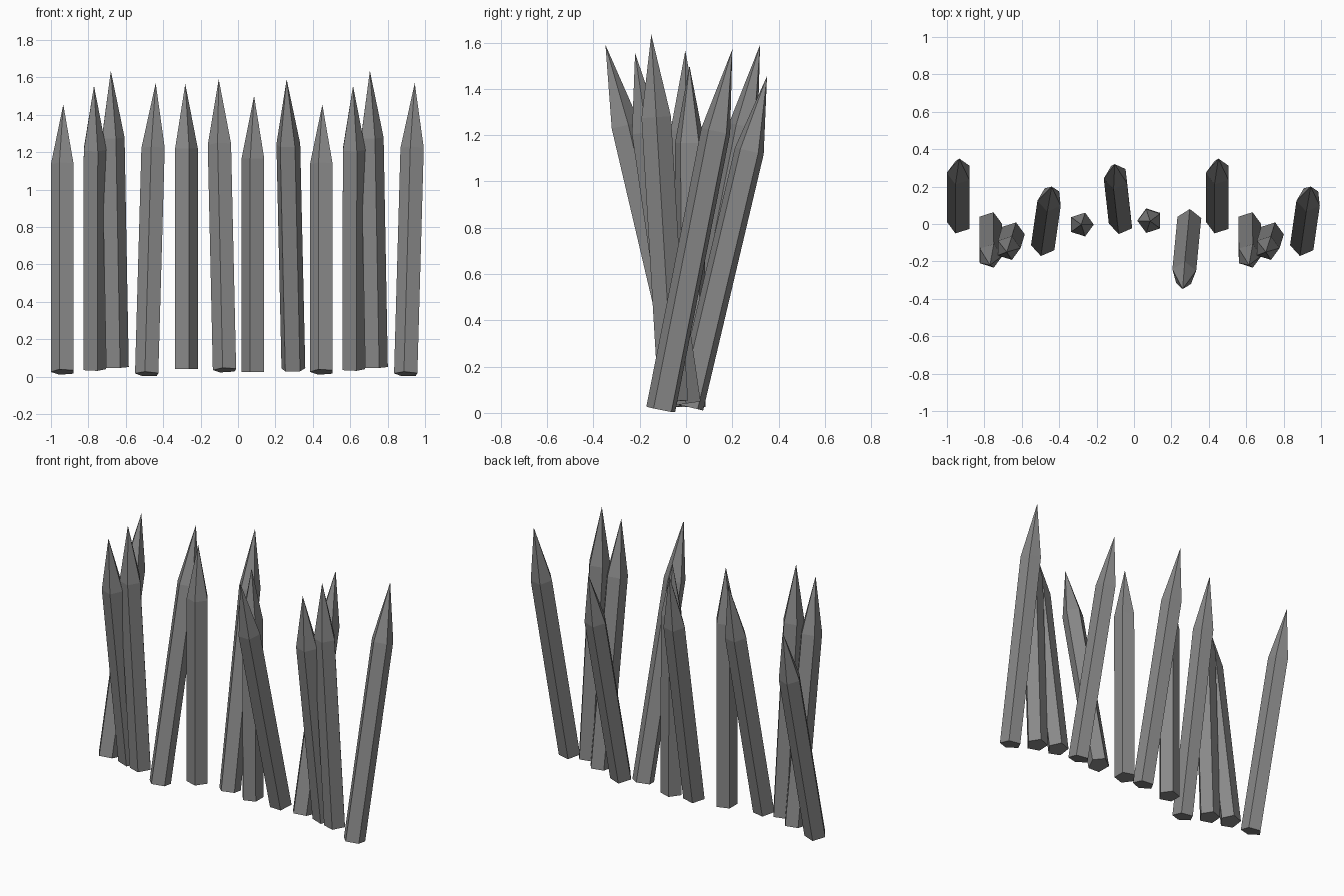
import bpy
import bmesh
from math import cos, sin, radians
from mathutils import Vector

cube = bpy.data.objects.get("Cube")
if cube:
    bpy.data.objects.remove(cube, do_unlink=True)

SIDES = 5
RADIUS = 0.067
SHOULDER = 0.774   # share of the length where the point starts

# One weathered grey for all stakes
grey = bpy.data.materials.new("weathered_grey")
grey.use_nodes = True
colour = (0.25, 0.25, 0.25, 1)
grey.diffuse_color = colour
grey.node_tree.nodes["Principled BSDF"].inputs["Base Color"].default_value = colour


def stake(name, base, tip, turn, shift=0):
    """Five-sided pole from base to tip, sharpened at the top."""
    offset = Vector((shift, 0, 0))
    base, tip = Vector(base) + offset, Vector(tip) + offset
    axis = tip - base
    tilt = Vector((0, 0, 1)).rotation_difference(axis)
    bm = bmesh.new()

    def ring(centre):
        angles = [radians(turn + 360 * i / SIDES) for i in range(SIDES)]
        return [bm.verts.new(centre + tilt @ Vector((RADIUS * cos(a), RADIUS * sin(a), 0)))
                for a in angles]

    bottom, top = ring(base), ring(base + axis * SHOULDER)
    point = bm.verts.new(tip)
    bm.faces.new(bottom[::-1])
    for i in range(SIDES):
        j = (i + 1) % SIDES
        bm.faces.new((bottom[i], bottom[j], top[j], top[i]))
        bm.faces.new((top[i], top[j], point))
    mesh = bpy.data.meshes.new(name)
    bm.to_mesh(mesh)
    bm.free()
    mesh.materials.append(grey)
    bpy.context.collection.objects.link(bpy.data.objects.new(name, mesh))


# The same cluster of four stakes stands at each end
for side, shift in (("right", 0), ("left", 1.385)):
    stake(f"{side}_back_leaning_stake", (-0.934, 0.012, 0.025), (-0.934, 0.35, 1.455), 180, shift)
    stake(f"{side}_front_leaning_stake", (-0.772, 0, 0.04), (-0.77, -0.22, 1.555), 0, shift)
    stake(f"{side}_tall_stake", (-0.651, -0.055, 0.05), (-0.68, -0.15, 1.635), 0, shift)
    stake(f"{side}_inner_stake", (-0.484, -0.107, 0.014), (-0.44, 0.2, 1.57), 186, shift)

# Stakes in the middle
stake("middle_upright_stake_right", (-0.282, -0.003, 0.04), (-0.282, -0.003, 1.565), 0)
stake("middle_back_leaning_stake", (-0.068, 0.01, 0.035), (-0.103, 0.32, 1.59), 186)
stake("middle_upright_stake_left", (0.086, 0.02, 0.025), (0.086, 0.015, 1.5), 180)
stake("middle_front_leaning_stake", (0.295, 0.015, 0.04), (0.26, -0.348, 1.59), 15)
